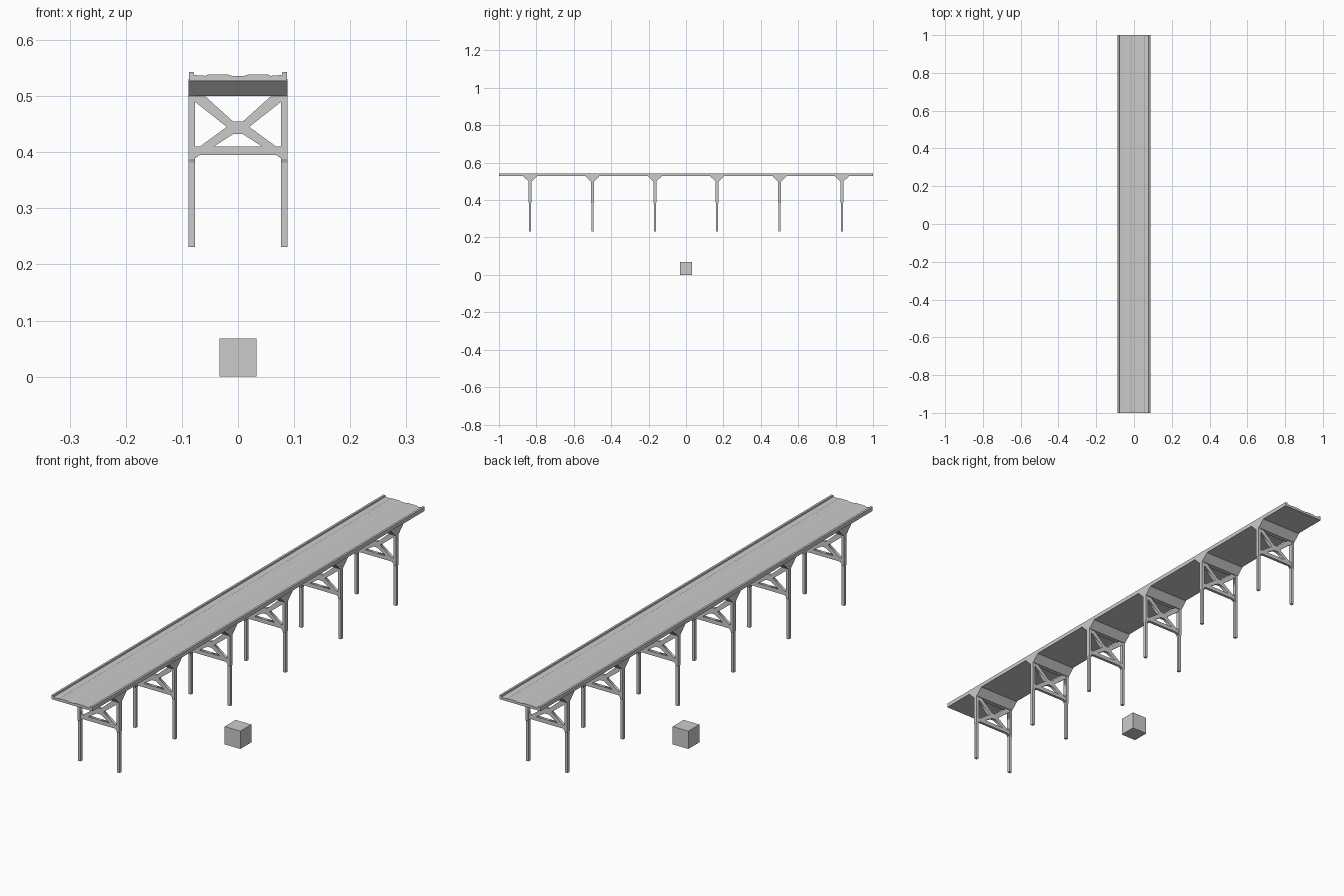
import bpy
import bmesh
from mathutils import Matrix

if "Cube" in bpy.data.objects:
    bpy.data.objects.remove(bpy.data.objects["Cube"])


def prism(name, points, axis, lo, hi):
    """Extrude a 2D profile: axis 'Y' takes (x, z) points, axis 'X' takes (y, z)."""
    bm = bmesh.new()

    def co(p, d):
        return (p[0], d, p[1]) if axis == 'Y' else (d, p[0], p[1])
    face = bm.faces.new([bm.verts.new(co(p, lo)) for p in points])
    ext = bmesh.ops.extrude_face_region(bm, geom=[face])
    verts = [v for v in ext['geom'] if isinstance(v, bmesh.types.BMVert)]
    step = (0, hi - lo, 0) if axis == 'Y' else (hi - lo, 0, 0)
    bmesh.ops.translate(bm, verts=verts, vec=step)
    bmesh.ops.recalc_face_normals(bm, faces=bm.faces)
    return make(name, bm)


def make(name, bm):
    me = bpy.data.meshes.new(name)
    bm.to_mesh(me)
    bm.free()
    ob = bpy.data.objects.new(name, me)
    bpy.context.collection.objects.link(ob)
    return ob


def mirrored(half):
    """Complete a symmetric profile from its right half."""
    return half + [(-x, z) for x, z in reversed(half)]


def braced_panel(name, outlines, depth):
    """Flat panel with holes, standing in the xz plane."""
    cu = bpy.data.curves.new(name, 'CURVE')
    cu.dimensions = '2D'
    cu.fill_mode = 'BOTH'
    cu.extrude = depth
    for pts in outlines:
        sp = cu.splines.new('POLY')
        sp.points.add(len(pts) - 1)
        for p, (x, z) in zip(sp.points, pts):
            p.co = (x, z, 0, 1)
        sp.use_cyclic_u = True
    tmp = bpy.data.objects.new(name + "_curve", cu)
    bpy.context.collection.objects.link(tmp)
    bpy.context.view_layer.update()
    me = bpy.data.meshes.new_from_object(tmp.evaluated_get(bpy.context.evaluated_depsgraph_get()))
    bpy.data.objects.remove(tmp)
    me.transform(Matrix(((1, 0, 0, 0), (0, 0, -1, 0), (0, 1, 0, 0), (0, 0, 0, 1))))
    bm = bmesh.new()
    bm.from_mesh(me)
    bmesh.ops.remove_doubles(bm, verts=bm.verts, dist=1e-5)
    bmesh.ops.recalc_face_normals(bm, faces=bm.faces)
    return make(name, bm)


# Deck with two raised lanes and parapets
deck_half = [(0.0, 0.536), (0.011, 0.536), (0.018, 0.5385), (0.053, 0.5385),
             (0.058, 0.536), (0.078, 0.5375), (0.079, 0.543), (0.087, 0.543),
             (0.087, 0.5275)]
prism("deck", deck_half + [(-x, z) for x, z in reversed(deck_half[1:])], 'Y', -1, 1)

# Pier parts: braced frame, two stepped legs, full-width haunch
outer = mirrored([(0.078, 0.502), (0.078, 0.388), (0.068, 0.395)])
side_hole = [(0.077, 0.490), (0.077, 0.410), (0.068, 0.410), (0.020, 0.445)]
holes = [side_hole, [(-x, z) for x, z in side_hole],
         mirrored([(0.060, 0.501), (0.009, 0.455)]),
         mirrored([(0.043, 0.410), (0.009, 0.432)])]
frame = braced_panel("pier_frame", [outer] + holes, 0.0055)
leg_profile = mirrored([(0.008, 0.502), (0.008, 0.388), (0.0055, 0.382), (0.0055, 0.231)])
legs = [prism("pier_leg", leg_profile, 'X', *span)
        for span in ((-0.088, -0.077), (0.077, 0.088))]
haunch = prism("pier_haunch", mirrored([(0.036, 0.530), (0.036, 0.526),
                                        (0.009, 0.500)]), 'X', -0.088, 0.088)

# Repeat the pier along the deck
parts = [frame, haunch] + legs
for i in range(6):
    y = -5 / 6 + i / 3
    for part in parts:
        ob = part
        if i:
            ob = part.copy()
            bpy.context.collection.objects.link(ob)
        ob.location.y = y

# Loose block on the ground
bm = bmesh.new()
bmesh.ops.create_cube(bm, size=1)
bmesh.ops.scale(bm, vec=(0.066, 0.066, 0.068), verts=bm.verts)
bmesh.ops.translate(bm, vec=(0, 0, 0.034), verts=bm.verts)
make("ground_block", bm)
